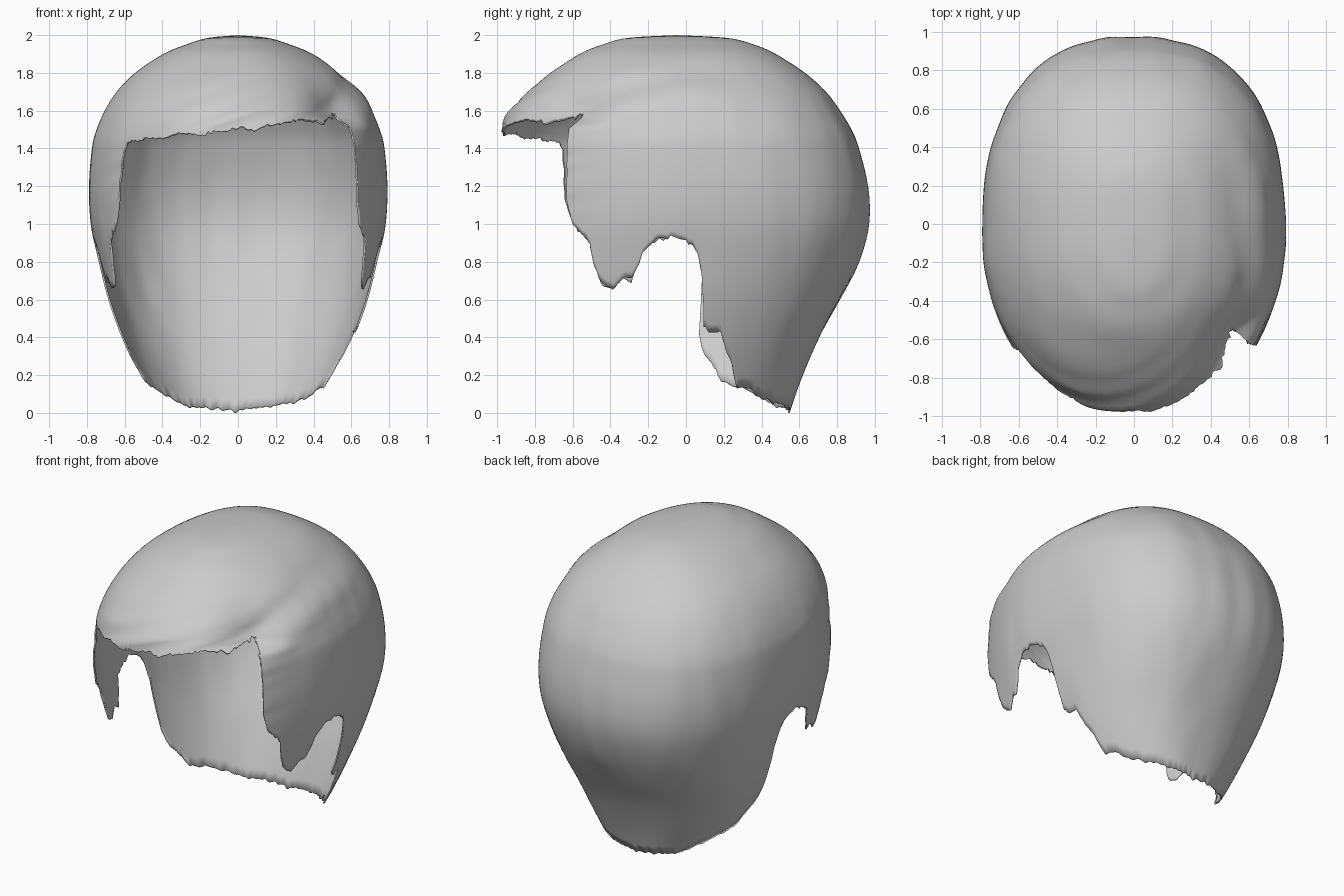
import bpy, bmesh, math
from mathutils import Vector, noise

if "Cube" in bpy.data.objects:
    bpy.data.objects.remove(bpy.data.objects["Cube"])

CY = -0.05  # y of the crown, centre of every horizontal slice
N_FRONT, N_BACK = 2.03, 2.42  # roundness of the slices
# slices: height, half width, front depth, back depth
SLICES = [(2.0, 0, 0, 0), (1.985, .16, .26, .27), (1.95, .275, .39, .41), (1.9, .395, .515, .525),
          (1.8, .545, .665, .68), (1.7, .64, .79, .79), (1.6, .705, .88, .865), (1.5, .75, .93, .925),
          (1.4, .775, .95, .965), (1.2, .79, .965, 1.015), (1.0, .78, .97, 1.02), (.8, .74, 1.0, .965),
          (.6, .69, 1.0, .865), (.4, .62, 1.0, .755), (.2, .53, 1.0, .67), (0, .42, 1.0, .60),
          (-.1, .37, 1.0, .57)]


def slice_at(u):
    """Smooth interpolation of the slices by index."""
    i = min(int(u), len(SLICES) - 2)
    f = u - i
    p = [SLICES[max(0, min(len(SLICES) - 1, i + k))] for k in (-1, 0, 1, 2)]
    return [b + .5 * f * (c - a + f * (2*a - 5*b + 4*c - d + f * (3*(b - c) + d - a)))
            for a, b, c, d in zip(*p)]


def u_at(z):
    lo, hi = 0.0, len(SLICES) - 1.0
    for _ in range(30):
        m = (lo + hi) / 2
        if slice_at(m)[0] > z:
            lo = m
        else:
            hi = m
    return lo


def lerp_table(x, pts):
    for (x0, y0), (x1, y1) in zip(pts, pts[1:]):
        if x <= x1:
            return y0 + (y1 - y0) * max(0, (x - x0) / (x1 - x0))
    return pts[-1][1]


def smooth(a, b, x):
    x = max(0, min(1, (x - a) / (b - a)))
    return x * x * (3 - 2 * x)


def surface(t, u):
    """Point of the hair at angle t (0 front, + to the right) and slice u."""
    z, w, front, back = slice_at(u)
    s, c = math.sin(t), math.cos(t)
    n, d = (N_FRONT, front) if c > 0 else (N_BACK, back)
    r = (abs(s)**n + abs(c)**n) ** (-1 / n)
    x, y = w * s * r, -d * c * r
    deg = math.degrees(t)
    k = 1.0
    if x > 0:
        # parting groove and the recessed fringe in front of it
        zg = lerp_table(y, [(-.55, 1.62), (-.3, 1.72), (0, 1.80), (.4, 1.80), (.8, 1.68)])
        k -= .03 * math.exp(-((z - zg) / .055)**2) * smooth(.7, .2, y) * smooth(35, 60, deg)
        k += .02 * math.exp(-((z - zg + .12) / .07)**2) * smooth(.5, .1, y) * smooth(50, 70, deg)
        k -= .09 * math.exp(-((deg - 48) / 15)**2) * smooth(1.5, 1.57, z) * smooth(1.9, 1.58, z)
    # combed strands: diagonal on the fringe, falling at the sides
    fr = smooth(75, 40, abs(deg)) * smooth(1.98, 1.8, z)
    k += .016 * fr * noise.noise(Vector((x * 1.5, (z - .35 * x) * 13, 3)))
    k += .006 * (1 - fr) * smooth(1.95, 1.7, z) * noise.noise(Vector((x * 7, y * 7, z * 1.3)))
    return Vector((x * k, CY + y * k, z))


def side_angle(y, z):
    _, w, front, back = slice_at(u_at(z))
    n, d = (N_FRONT, front) if y < CY else (N_BACK, back)
    q = min(1, abs(y - CY) / d)
    return math.atan2((1 - q**n) ** (1 / n), q if y < CY else -q)


def fringe_angle(x, z):
    q = abs(x) / slice_at(u_at(z))[1]
    return math.copysign(math.atan2(q, (1 - q**N_FRONT) ** (1 / N_FRONT)), x)


# hairline: sideburn, ear opening and nape as (y, z); fringe as (x, z)
BURN = [(-.655, 1.4), (-.65, 1.3), (-.64, 1.12), (-.60, 1.0), (-.51, .9), (-.49, .8), (-.45, .69),
        (-.39, .655), (-.34, .71), (-.29, .70), (-.25, .79), (-.23, .86), (-.16, .91), (-.08, .935),
        (0, .92), (.06, .85), (.085, .72)]
NAPE_R = [(.095, .46), (.13, .42), (.18, .43), (.21, .33), (.245, .25), (.27, .13), (.33, .13),
          (.40, .075), (.48, .05)]
NAPE_L = [(.07, .42), (.09, .32), (.15, .24), (.19, .16), (.30, .13), (.40, .08), (.48, .03)]
FRINGE = [(-.585, 1.43), (-.5, 1.45), (-.4, 1.455), (-.3, 1.485), (-.2, 1.47), (-.1, 1.49), (0, 1.505),
          (.1, 1.50), (.2, 1.53), (.35, 1.555), (.47, 1.54), (.57, 1.58)]
line = [(-math.pi, .01)]
line += [(-side_angle(y, z), z) for y, z in reversed(BURN + NAPE_L)]
line += [(fringe_angle(x, z), z) for x, z in FRINGE]
line += [(side_angle(y, z), z) for y, z in BURN + NAPE_R] + [(math.pi, .01)]
for i in range(1, len(line)):
    line[i] = (max(line[i][0], line[i - 1][0] + .004), line[i][1])

# columns spread evenly along the hairline, with ragged tips
columns = []
for (t0, z0), (t1, z1) in zip(line, line[1:]):
    n = max(1, round(math.hypot((t1 - t0) * .8, z1 - z0) / .016))
    for k in range(n):
        f = k / n
        t, z = t0 + (t1 - t0) * f, z0 + (z1 - z0) * f
        fine = .02 * smooth(2.1, 1.7, abs(t))
        z += .022 * noise.noise(Vector((t * 14, 1, 0))) + fine * noise.noise(Vector((t * 45, 5, 0)))
        columns.append((t, max(z, 0.0)))

# hair shell: shared rows over the crown, then rows fitted to the hairline
bm = bmesh.new()
top = bm.verts.new((0, CY, 2.0))
U_MID, UPPER, LOWER = u_at(1.6), 26, 32
grid = []
for t, z in columns:
    end = u_at(z)
    us = [U_MID * i / UPPER for i in range(1, UPPER + 1)]
    us += [U_MID + (end - U_MID) * i / LOWER for i in range(1, LOWER + 1)]
    grid.append([bm.verts.new(surface(t, u)) for u in us])
for a, b in zip(grid, grid[1:] + grid[:1]):
    bm.faces.new((top, a[0], b[0]))
    for i in range(len(a) - 1):
        bm.faces.new((a[i], a[i + 1], b[i + 1], b[i]))

bmesh.ops.recalc_face_normals(bm, faces=bm.faces[:])
mesh = bpy.data.meshes.new("hair")
bm.to_mesh(mesh)
bm.free()
hair = bpy.data.objects.new("hair", mesh)
bpy.context.collection.objects.link(hair)
mesh.shade_smooth()

# thin inner layer
shell = hair.modifiers.new("thickness", 'SOLIDIFY')
shell.thickness = .01
shell.offset = -1
